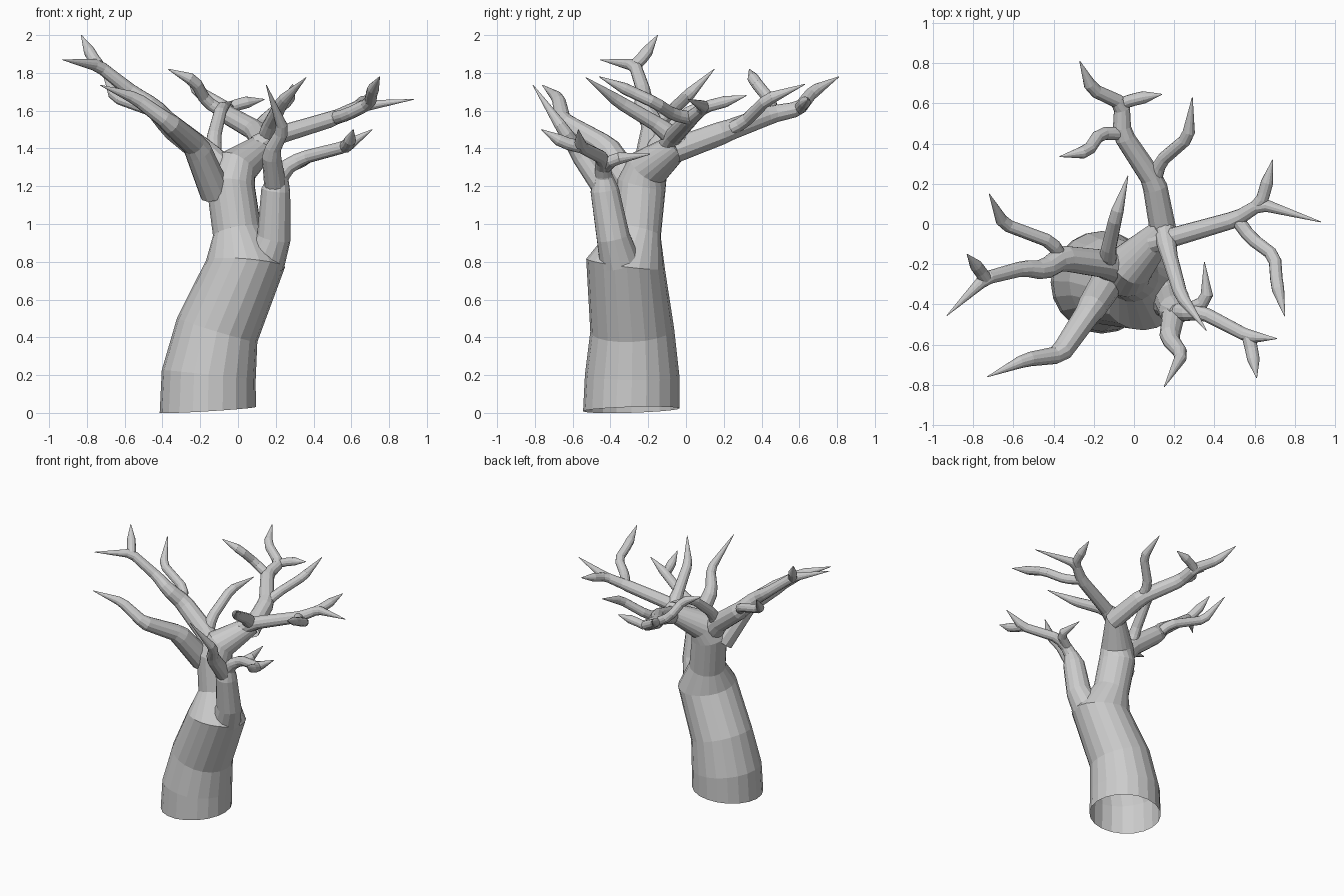
import bpy, bmesh, math
from mathutils import Vector

if "Cube" in bpy.data.objects:
    bpy.data.objects.remove(bpy.data.objects["Cube"])


def tube(name, P, radii, sides, start=None):
    """Tapered tube through points P, rings mitred at each bend, open at the foot."""
    bm = bmesh.new()
    side = Vector((1, 0, 0)) if abs((P[1] - P[0]).normalized().x) < 0.8 else Vector((0, 1, 0))
    rings = []
    for i, p in enumerate(P):
        a = (p - P[i - 1]).normalized() if i else Vector()
        b = (P[i + 1] - p).normalized() if i < len(P) - 1 else Vector()
        t = (a + b).normalized()
        if i == 0 and start:
            t = Vector(start).normalized()
        side = (side - t * side.dot(t)).normalized()
        up = t.cross(side)
        angles = [k * math.tau / sides for k in range(sides)]
        rings.append([bm.verts.new(p + radii[i] * (side * math.cos(w) + up * math.sin(w))) for w in angles])
    for lo, hi in zip(rings, rings[1:]):
        for k in range(sides):
            j = (k + 1) % sides
            bm.faces.new((lo[k], lo[j], hi[j], hi[k]))
    bm.faces.new(rings[-1])
    me = bpy.data.meshes.new(name)
    bm.to_mesh(me)
    bm.free()
    ob = bpy.data.objects.new(name, me)
    bpy.context.collection.objects.link(ob)


def branch(name, r, *pts):
    """Pointed branch: each bend is cut into two rings, radius eases from r to a thin twig, then a tip."""
    nodes = [Vector(p) for p in pts]
    P = [nodes[0]]
    for a, b, c in zip(nodes, nodes[1:], nodes[2:]):
        for q in (a, c):
            d = q - b
            P.append(b + d.normalized() * min(0.03, d.length * 0.3))
    P.append(nodes[-1])
    last = len(P) - 2
    radii = [0.031 + (r - 0.031) * (1 - i / last) ** 1.3 for i in range(last + 1)] + [0.002]
    tube(name, P, radii, 12)
    return nodes


# Leaning trunk
axis = [Vector(p) for p in ((-.16, -.29, .016), (-.155, -.285, .2), (-.11, -.285, .44), (.04, -.32, .79),
                            (-.005, -.26, .96), (-.04, -.235, 1.21), (-.01, -.2, 1.3), (.15, -.03, 1.425))]
tube("trunk", axis, (.255, .25, .222, .21, .13, .13, .115, .065), 20, (-.06, -.03, 1))
fork, crown = axis[5], axis[7]

# Right limb and twigs
n = branch("right_limb", .06, (.1, -.09, 1.41), (.18, -.07, 1.46), (.51, .025, 1.56), (.63, .1, 1.62), (.93, .01, 1.66))
branch("right_twig_back", .033, n[2], n[3], (.655, .18, 1.64), (.69, .32, 1.68))
branch("right_twig_front", .035, n[2], (.58, -.07, 1.58), (.7, -.16, 1.64), (.71, -.3, 1.705), (.75, -.46, 1.78))

# Upright twig at the crown
branch("crown_twig", .055, crown, (.17, -.14, 1.52), (.235, -.36, 1.65), (.36, -.53, 1.775))

# Back limb and twigs
n = branch("back_limb", .067, (.15, -.06, 1.39), (.1, .21, 1.49), (-.06, .45, 1.58), (-.06, .6, 1.61),
           (-.21, .67, 1.7), (-.27, .81, 1.78))
branch("back_twig_tip", .031, n[3], (.02, .625, 1.64), (.14, .645, 1.66))
branch("back_twig_right", .036, n[1], (.13, .31, 1.54), (.27, .43, 1.66), (.29, .63, 1.74))
branch("back_twig_left", .033, n[2], (-.17, .45, 1.65), (-.23, .36, 1.76), (-.37, .335, 1.82))

# Low front limb: stout stub that splits into thin twigs
low = [Vector(p) for p in ((.14, -.35, .8), (.19, -.385, .93), (.2, -.43, 1.18), (.22, -.44, 1.27))]
tube("low_limb", low, (.11, .09, .077, .045), 14)
n = branch("low_twig_right", .05, low[2], (.24, -.44, 1.29), (.34, -.44, 1.35), (.57, -.56, 1.41), (.71, -.57, 1.5))
branch("low_twig_tip", .034, n[3], (.59, -.65, 1.43), (.61, -.765, 1.5))
branch("low_twig_front", .06, low[2], (.175, -.57, 1.38), (.24, -.65, 1.5), (.15, -.81, 1.735))
branch("low_twig_back", .034, n[1], (.365, -.38, 1.345), (.35, -.19, 1.37))

# Left front limb
branch("left_front_limb", .085, (-.12, -.27, 1.17), (-.22, -.43, 1.41), (-.37, -.65, 1.54), (-.54, -.675, 1.665),
       (-.73, -.76, 1.735))

# Left limb and twigs
n = branch("left_limb", .085, fork, (-.13, -.2, 1.34), (-.36, -.17, 1.52), (-.45, -.23, 1.62), (-.55, -.22, 1.69),
           (-.74, -.27, 1.84), (-.93, -.455, 1.87))
branch("left_twig_tip", .033, n[5], (-.775, -.22, 1.89), (-.83, -.15, 2))
branch("left_twig_back", .036, n[2], (-.41, -.09, 1.585), (-.65, 0, 1.67), (-.72, .15, 1.82))
branch("left_twig_inner", .047, n[1], (-.13, -.14, 1.45), (-.09, .04, 1.61), (-.03, .24, 1.65))
